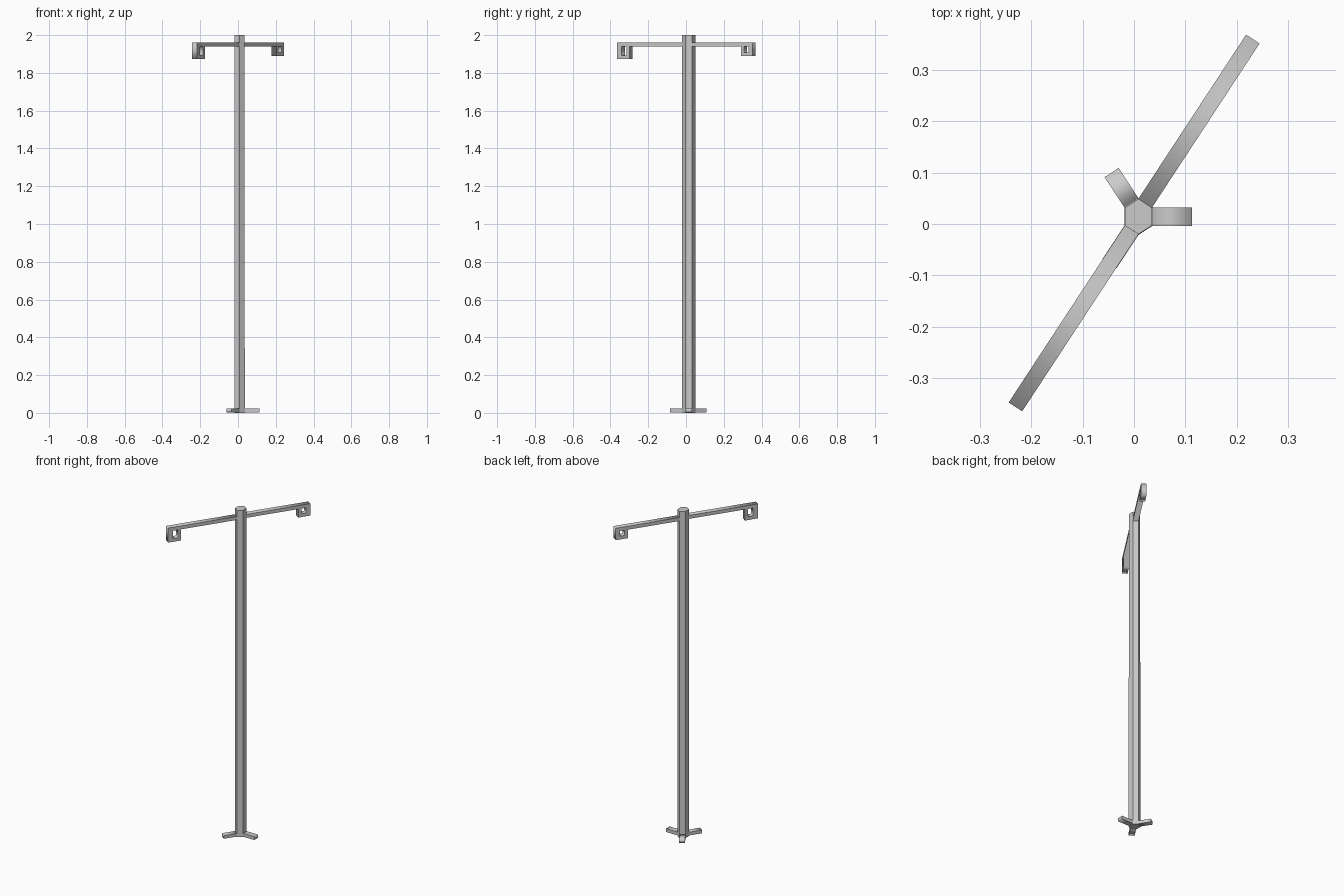
import bpy, bmesh
from mathutils import Matrix, Vector

if "Cube" in bpy.data.objects:
    bpy.data.objects.remove(bpy.data.objects["Cube"])

CENTRE = Vector((0.0085, 0.0145, 0))
R_BOTTOM, R_TOP, SQUASH = 0.036, 0.0345, 0.762   # hexagon point radius, flat/point ratio


def hexagon(r, z):
    w = r * SQUASH
    pts = [(w, -r / 2), (w, r / 2), (0, r), (-w, r / 2), (-w, -r / 2), (0, -r)]
    return [CENTRE + Vector((x, y, z)) for x, y in pts]


def bar_from_side(name, side, r, loops):
    """Extrude side-view outlines (distance out, height) from one side of the hexagon."""
    ring = hexagon(r, 0)
    a, b = ring[side], ring[(side + 1) % 6]
    along = (b - a).normalized()
    out = along.cross(Vector((0, 0, 1)))
    curve = bpy.data.curves.new(name, 'CURVE')
    curve.dimensions = '2D'
    curve.fill_mode = 'BOTH'
    curve.extrude = (b - a).length / 2
    for pts in loops:
        sp = curve.splines.new('POLY')
        sp.points.add(len(pts) - 1)
        for p, (d, z) in zip(sp.points, pts):
            p.co = (d, z, 0, 1)
        sp.use_cyclic_u = True
    ob = bpy.data.objects.new(name, curve)
    bpy.context.collection.objects.link(ob)
    up = Vector((0, 0, 1))
    m = Matrix((out, up, out.cross(up))).transposed().to_4x4()
    m.translation = (a + b) / 2
    ob.matrix_world = m
    bpy.ops.object.select_all(action='DESELECT')
    ob.select_set(True)
    bpy.context.view_layer.objects.active = ob
    bpy.ops.object.convert(target='MESH')


def rect(d0, d1, z0, z1):
    return [(d0, z0), (d1, z0), (d1, z1), (d0, z1)]


# Tapered six-sided pole
bm = bmesh.new()
low = [bm.verts.new(p) for p in hexagon(R_BOTTOM, 0)]
high = [bm.verts.new(p) for p in hexagon(R_TOP, 2)]
for i in range(6):
    j = (i + 1) % 6
    bm.faces.new((low[i], low[j], high[j], high[i]))
bm.faces.new(high)
bm.faces.new(low[::-1])
mesh = bpy.data.meshes.new("pole")
bm.to_mesh(mesh)
bm.free()
bpy.context.collection.objects.link(bpy.data.objects.new("pole", mesh))

# Three feet on alternate sides
for name, side, length in (("foot_right", 0, 0.077), ("foot_back", 2, 0.070),
                           ("foot_front", 4, 0.077)):
    bar_from_side(name, side, R_BOTTOM, [rect(-0.005, length, 0.003, 0.023)])

# Two opposite arms, each with a hanging loop at its end
TOP, UNDER = 1.962, 1.941


def arm(name, side, end, loop_len, loop_z, outer, inner):
    start = end - loop_len
    outline = [(-0.005, UNDER), (start, UNDER), (start, loop_z), (end, loop_z),
               (end, TOP), (-0.005, TOP)]
    hole = rect(start + inner, end - outer, loop_z + 0.02, UNDER)
    bar_from_side(name, side, R_TOP, [outline, hole])


arm("arm_back", 1, 0.382, 0.072, 1.889, 0.025, 0.019)
arm("arm_front", 4, 0.412, 0.077, 1.873, 0.029, 0.019)
